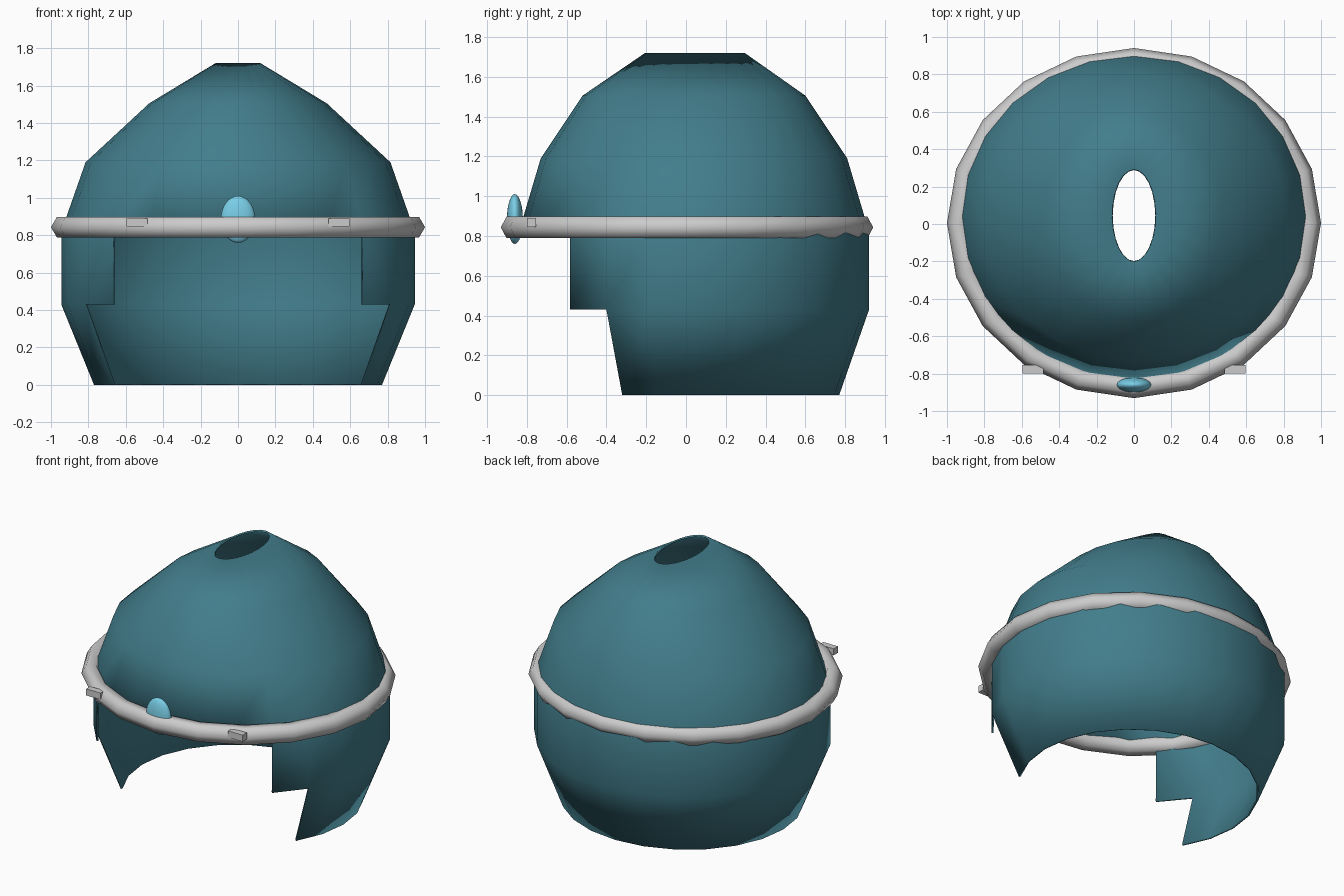
import bpy, bmesh
from math import cos, sin, pi, radians

if "Cube" in bpy.data.objects:
    bpy.data.objects.remove(bpy.data.objects["Cube"])


def paint(obj, name, rgb):
    mat = bpy.data.materials.new(name)
    mat.diffuse_color = (*rgb, 1)
    mat.use_nodes = True
    mat.node_tree.nodes["Principled BSDF"].inputs["Base Color"].default_value = mat.diffuse_color
    obj.data.materials.append(mat)


def smooth(obj, angle):
    bpy.ops.object.select_all(action='DESELECT')
    obj.select_set(True)
    bpy.context.view_layer.objects.active = obj
    bpy.ops.object.shade_smooth_by_angle(angle=radians(angle))


# Helmet shell: stacked ellipses (z, x radius, y radius, y centre)
PROFILE = [(0, .77, .727, .043), (.43, .945, .88, .04), (.82, .945, .88, .04),
           (1.19, .815, .77, .04), (1.505, .475, .56, .04), (1.72, .12, .25, .045)]
SIDES = 24
bm = bmesh.new()
rows = []
for z, rx, ry, cy in PROFILE:
    rows.append([bm.verts.new((rx * cos(2 * pi * i / SIDES), cy + ry * sin(2 * pi * i / SIDES), z))
                 for i in range(SIDES)])
# Face opening: half-width in segments either side of the front, per band
opening = {0: 4, 1: 3}
front = SIDES * 3 // 4
for r in range(len(rows) - 1):
    for i in range(SIDES):
        if abs(i + .5 - front) < opening.get(r, 0):
            continue
        j = (i + 1) % SIDES
        bm.faces.new((rows[r][i], rows[r][j], rows[r + 1][j], rows[r + 1][i]))
mesh = bpy.data.meshes.new("helmet_shell")
bm.to_mesh(mesh)
bm.free()
shell = bpy.data.objects.new("helmet_shell", mesh)
bpy.context.collection.objects.link(shell)
paint(shell, "teal", (.054, .205, .26))
smooth(shell, 60)
solid = shell.modifiers.new("thickness", 'SOLIDIFY')
solid.thickness = .012
solid.offset = -1

# Brow ring
bpy.ops.mesh.primitive_torus_add(major_segments=20, minor_segments=6, major_radius=.937,
                                 minor_radius=.063, location=(0, .005, .843))
ring = bpy.context.object
ring.name = "brow_ring"
ring.scale = (1, .936, 1)
smooth(ring, 65)

# Forehead gem
bpy.ops.mesh.primitive_uv_sphere_add(segments=24, ring_count=16, radius=1, location=(0, -.86, .885))
gem = bpy.context.object
gem.name = "forehead_gem"
gem.scale = (.092, .04, .125)
paint(gem, "light_blue", (.19, .61, .79))
smooth(gem, 60)

# Studs on the ring
for side, x in (("left", .54), ("right", -.54)):
    bpy.ops.mesh.primitive_cube_add(size=1, location=(x, -.777, .868))
    stud = bpy.context.object
    stud.name = side + "_stud"
    stud.scale = (.11, .045, .045)
